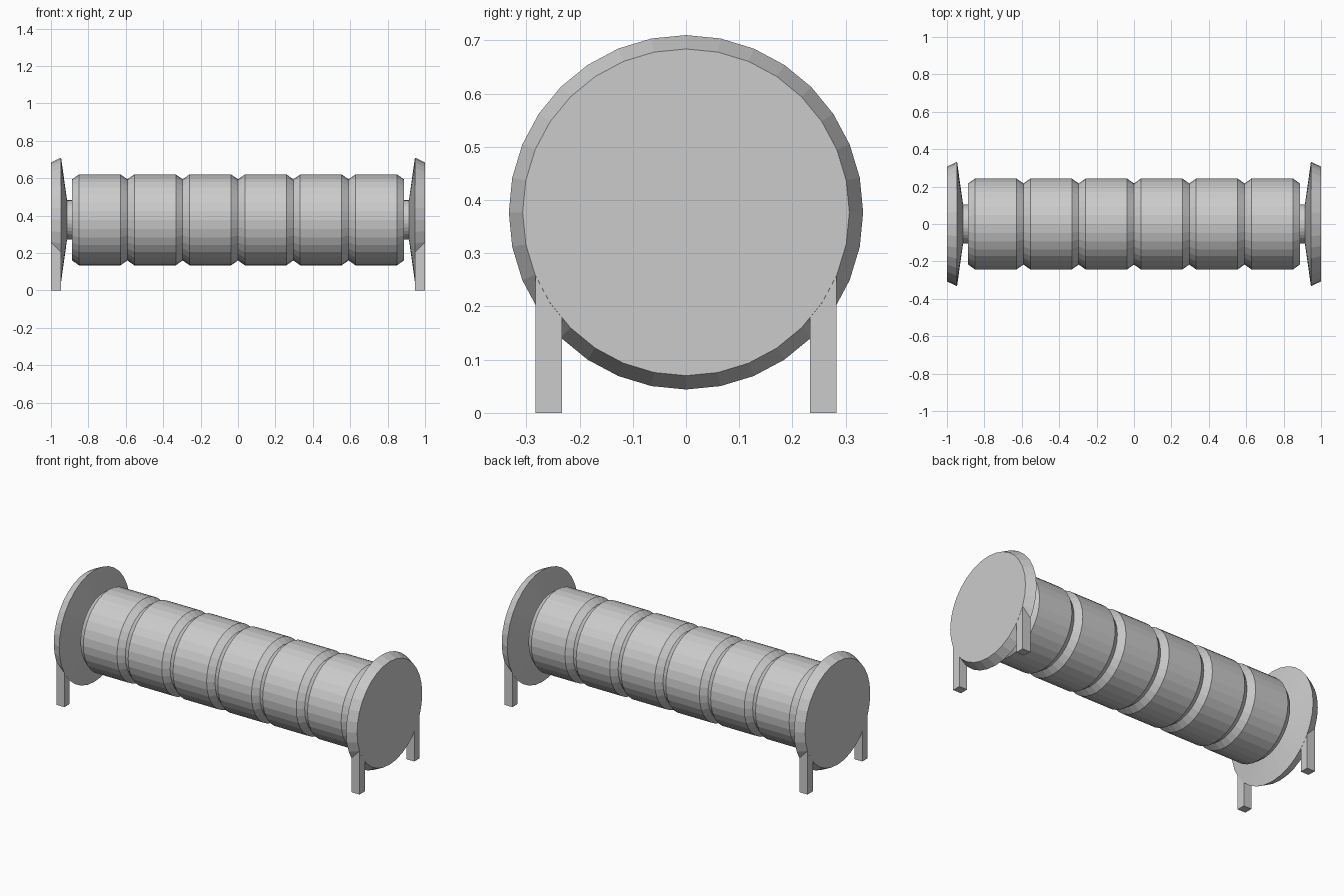
import bpy, bmesh, math

if "Cube" in bpy.data.objects:
    bpy.data.objects.remove(bpy.data.objects["Cube"])

AXIS_Z = 0.377
SIDES = 32


def lathe(name, profile):
    """Closed solid of revolution about the x axis from (x, radius) points."""
    bm = bmesh.new()
    rings = []
    for x, r in profile:
        rings.append([bm.verts.new((x, r * math.sin(2 * math.pi * i / SIDES),
                                    AXIS_Z + r * math.cos(2 * math.pi * i / SIDES)))
                      for i in range(SIDES)])
    for a, b in zip(rings, rings[1:]):
        for i in range(SIDES):
            j = (i + 1) % SIDES
            bm.faces.new((a[i], a[j], b[j], b[i]))
    bm.faces.new(rings[0])
    bm.faces.new(rings[-1])
    return finish(name, bm)


def box(name, lo, hi):
    bm = bmesh.new()
    bmesh.ops.create_cube(bm, size=1)
    for v in bm.verts:
        v.co = [(l + h) / 2 + c * (h - l) for l, h, c in zip(lo, hi, v.co)]
    return finish(name, bm)


def finish(name, bm):
    bmesh.ops.recalc_face_normals(bm, faces=bm.faces)
    mesh = bpy.data.meshes.new(name)
    bm.to_mesh(mesh)
    bm.free()
    obj = bpy.data.objects.new(name, mesh)
    bpy.context.collection.objects.link(obj)
    return obj


# Row of six chamfered drum segments
COUNT, HALF = 6, 0.887
W = 2 * HALF / COUNT
for n in range(COUNT):
    x0 = -HALF + n * W
    x1 = x0 + W
    lathe(f"drum_segment_{n + 1}", [(x0, 0.217), (x0 + 0.037, 0.243),
                                    (x1 - 0.037, 0.243), (x1, 0.217)])

# Axle between the end discs
lathe("axle", [(-0.93, 0.105), (0.93, 0.105)])

# End discs with flared rim and shallow conical inner face, plus two legs each
for side, s in (("left", -1), ("right", 1)):
    lathe(f"{side}_end_disc", [(s * 1.0, 0.307), (s * 0.946, 0.333), (s * 0.914, 0.105)])
    for end, t in (("front", -1), ("back", 1)):
        xs = sorted((s * 0.947, s * 0.9995))
        ys = sorted((t * 0.233, t * 0.283))
        box(f"{side}_{end}_leg", (xs[0], ys[0], 0), (xs[1], ys[1], 0.3))
